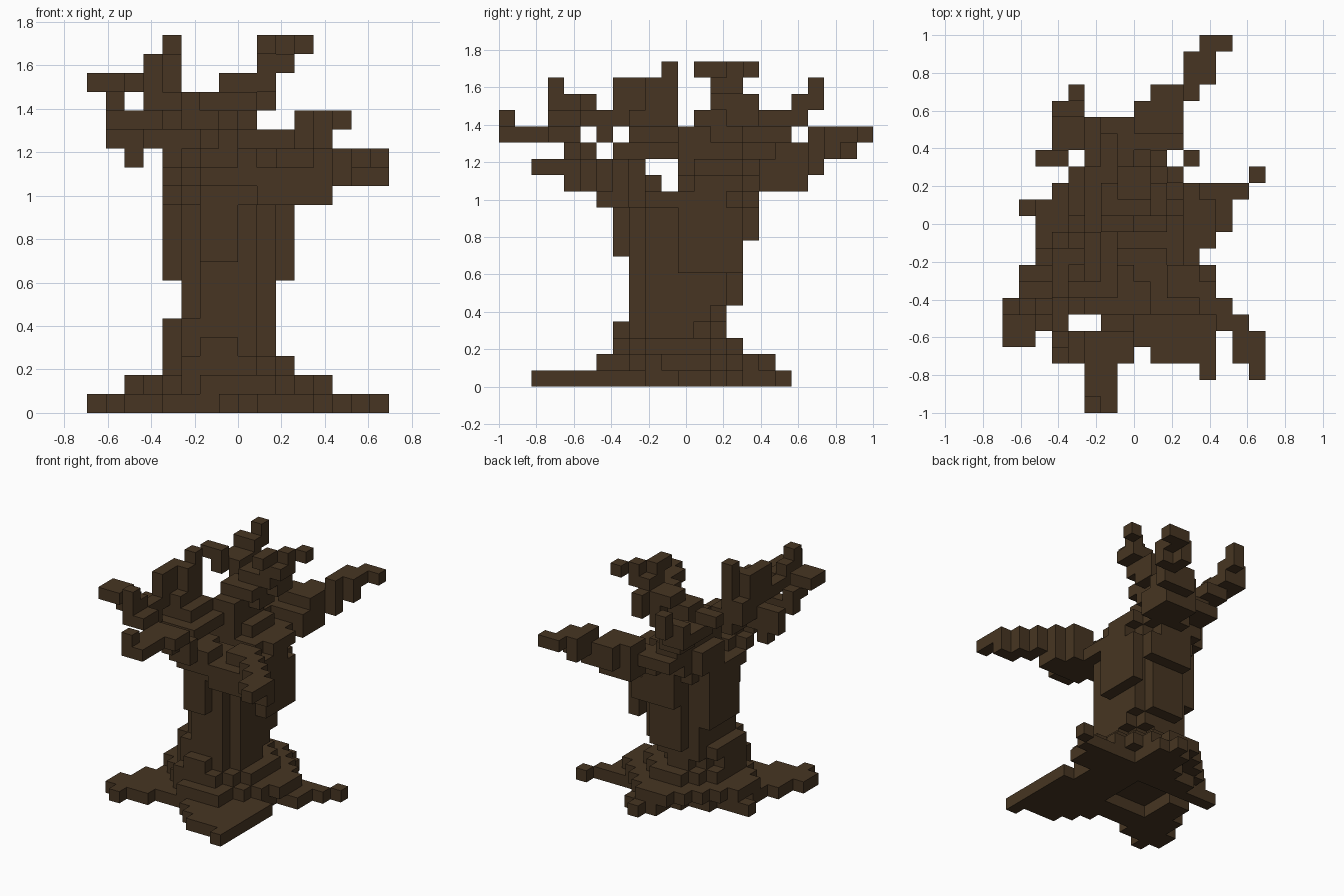
import bpy, bmesh
from mathutils import Vector

cube = bpy.data.objects.get("Cube")
if cube:
    bpy.data.objects.remove(cube, do_unlink=True)

U = 2 / 23                       # edge of one block
ORIGIN = Vector((-8 * U, -1.0, 0))

bark = bpy.data.materials.new("dark_brown_bark")
bark.use_nodes = True
colour = (0.063, 0.036, 0.016, 1)
bark.diffuse_color = colour
bsdf = bark.node_tree.nodes["Principled BSDF"]
bsdf.inputs["Base Color"].default_value = colour
bsdf.inputs["Roughness"].default_value = 0.9


def box(x0, x1, y0, y1, z0, z1, cut=0):
    """Blocks of an inclusive range, with stepped vertical corners."""
    return {(x, y, z)
            for x in range(x0, x1 + 1) for y in range(y0, y1 + 1)
            for z in range(z0, z1 + 1)
            if min(x - x0, x1 - x) + min(y - y0, y1 - y) >= cut}


def union(*boxes):
    cells = set()
    for b in boxes:
        cells |= box(*b)
    return cells


parts = {}

# Trunk: flared foot, narrow waist, wide crown split in two
parts["trunk"] = union(
    (2, 12, 6, 16, 1, 1, 4), (4, 10, 7, 14, 2, 2, 2),
    (4, 9, 7, 13, 3, 3, 2), (4, 9, 8, 13, 4, 4, 1),
    (5, 9, 8, 14, 5, 10, 1), (4, 4, 10, 13, 7, 10), (10, 10, 11, 14, 7, 10),
    (6, 7, 7, 7, 8, 10), (6, 9, 15, 15, 9, 10), (4, 10, 7, 15, 11, 11, 2),
    (4, 10, 7, 9, 12, 12, 1), (4, 10, 11, 15, 12, 12, 1),
    (4, 8, 11, 15, 13, 13, 1), (4, 8, 6, 8, 13, 13, 1))

# Roots spreading over the ground, hollow beneath the middle
parts["root_base"] = union((2, 11, 6, 10, 0, 0), (4, 12, 11, 13, 0, 0),
                           (6, 9, 14, 14, 0, 0), (7, 9, 15, 15, 0, 0)
                           ) - box(4, 7, 8, 11, 0, 0)
parts["front_root"] = union((8, 12, 4, 4, 0, 0), (7, 12, 5, 5, 0, 0),
                            (9, 12, 3, 3, 0, 0), (12, 12, 2, 2, 0, 0),
                            (12, 12, 6, 8, 0, 0))
parts["right_root"] = union((0, 3, 5, 5, 0, 0), (0, 1, 6, 6, 0, 0),
                            (1, 1, 4, 4, 0, 0), (1, 1, 7, 8, 0, 0))
parts["left_root"] = union((13, 13, 11, 13, 0, 0), (14, 14, 13, 13, 0, 0),
                           (15, 15, 14, 14, 0, 0))
parts["back_root"] = union((7, 9, 16, 16, 0, 0), (8, 8, 17, 17, 0, 0))
parts["side_root"] = union((1, 3, 12, 12, 0, 0))

# Small knots standing on the roots
parts["root_knots"] = union((5, 5, 7, 7, 1, 2), (10, 10, 8, 8, 1, 1),
                            (3, 3, 9, 9, 1, 1), (4, 4, 8, 8, 1, 1),
                            (9, 9, 6, 6, 1, 1), (10, 10, 11, 11, 2, 2))

# Long branch to the back left
parts["back_left_branch"] = union(
    (7, 10, 16, 16, 12, 12), (8, 10, 17, 18, 12, 12),
    (5, 10, 16, 17, 13, 13), (8, 10, 18, 18, 13, 13), (9, 11, 19, 19, 13, 14),
    (8, 10, 17, 18, 14, 14), (11, 12, 20, 20, 14, 15), (11, 11, 21, 21, 14, 15),
    (12, 12, 21, 21, 15, 15), (11, 11, 19, 19, 15, 15), (12, 13, 22, 22, 15, 15))

# Low branch to the front left
parts["front_left_branch"] = union(
    (9, 11, 6, 8, 11, 12), (12, 12, 6, 7, 11, 13), (13, 13, 5, 6, 12, 13),
    (14, 14, 4, 5, 12, 13), (14, 15, 3, 4, 13, 13), (15, 15, 4, 4, 12, 12),
    (15, 15, 2, 2, 13, 13), (10, 11, 7, 8, 13, 13))

# Thin branch straight to the front
parts["front_branch"] = union(
    (6, 8, 6, 6, 12, 13), (6, 7, 5, 5, 13, 14), (6, 6, 4, 4, 14, 14),
    (5, 7, 3, 4, 15, 15), (5, 6, 0, 2, 15, 15), (5, 5, 0, 0, 16, 16))

# Upright branch on the right, with a forked side branch
parts["right_upright_branch"] = union(
    (3, 6, 7, 8, 14, 14), (4, 6, 9, 10, 14, 14), (3, 5, 8, 10, 15, 15),
    (3, 4, 8, 10, 16, 16), (3, 3, 7, 9, 16, 18), (4, 4, 9, 10, 17, 18),
    (4, 4, 10, 10, 19, 19))
parts["right_fork_branch"] = union(
    (1, 2, 8, 8, 14, 15), (2, 2, 8, 8, 13, 13), (1, 3, 6, 6, 15, 15),
    (1, 1, 6, 6, 16, 16), (3, 3, 5, 6, 16, 16), (3, 3, 4, 4, 16, 17),
    (3, 3, 3, 3, 16, 18), (1, 1, 5, 5, 16, 17), (0, 1, 4, 5, 17, 17),
    (4, 4, 3, 4, 16, 16))

# Rising branch to the back right, with a high twig
parts["back_right_branch"] = union(
    (5, 6, 14, 16, 14, 14), (4, 5, 16, 17, 15, 15), (5, 5, 15, 15, 15, 15),
    (3, 4, 16, 18, 16, 16), (3, 3, 15, 15, 16, 17), (2, 2, 15, 15, 17, 17),
    (3, 4, 18, 18, 17, 17), (4, 4, 19, 19, 17, 18))

# Central leader leaning left
parts["leader_branch"] = union(
    (5, 7, 11, 14, 14, 14), (6, 7, 11, 13, 15, 15), (8, 8, 13, 14, 15, 15),
    (6, 8, 12, 13, 16, 16), (8, 9, 14, 14, 16, 16),
    (7, 9, 13, 14, 17, 17), (9, 9, 15, 15, 16, 17), (9, 10, 13, 14, 18, 18),
    (9, 9, 12, 13, 19, 19), (10, 10, 14, 14, 19, 19), (11, 11, 15, 15, 19, 19))

# Each side of a block: normal and its corners, counter-clockwise
SIDES = []
for axis in range(3):
    for sign in (0, 1):
        n = [0, 0, 0]
        n[axis] = 2 * sign - 1
        quad = []
        for a, b in ((0, 0), (1, 0), (1, 1), (0, 1)):
            c = [0, 0, 0]
            c[axis], c[(axis + 1) % 3], c[(axis + 2) % 3] = sign, a, b
            quad.append(tuple(c))
        SIDES.append((tuple(n), quad if sign else quad[::-1]))

solid = set().union(*parts.values())
used = set()
for name, cells in parts.items():
    bm = bmesh.new()
    points = {}
    for cell in sorted(cells - used):
        for n, quad in SIDES:
            if tuple(p + q for p, q in zip(cell, n)) in solid:
                continue
            face = []
            for c in quad:
                key = tuple(p + q for p, q in zip(cell, c))
                if key not in points:
                    points[key] = bm.verts.new(ORIGIN + Vector(key) * U)
                face.append(points[key])
            bm.faces.new(face)
    used |= cells
    # merge flat areas into clean faces
    bmesh.ops.dissolve_limit(bm, angle_limit=0.01, verts=bm.verts, edges=bm.edges)
    mesh = bpy.data.meshes.new(name)
    bm.to_mesh(mesh)
    bm.free()
    mesh.materials.append(bark)
    bpy.context.collection.objects.link(bpy.data.objects.new(name, mesh))
